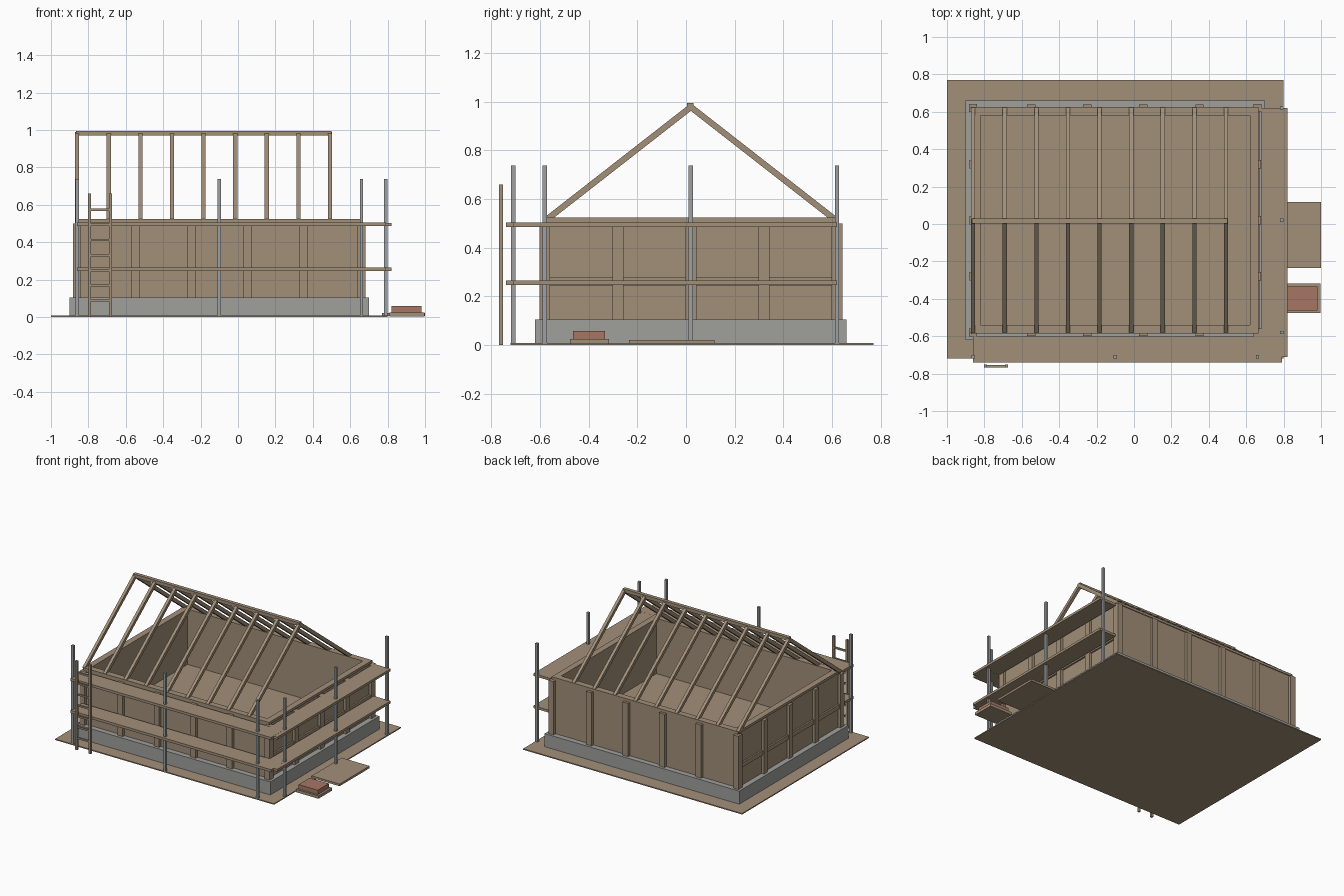
import bpy
from math import atan2, hypot
from mathutils import Matrix

cube = bpy.data.objects.get("Cube")
if cube:
    bpy.data.objects.remove(cube, do_unlink=True)


def material(name, color):
    m = bpy.data.materials.new(name)
    m.use_nodes = True
    m.diffuse_color = (*color, 1)
    m.node_tree.nodes["Principled BSDF"].inputs["Base Color"].default_value = (*color, 1)
    return m


WOOD = material("timber tan", (0.36, 0.275, 0.19))
STONE = material("concrete grey", (0.35, 0.35, 0.335))
STEEL = material("steel grey", (0.34, 0.35, 0.355))
BRICK = material("brick red", (0.38, 0.18, 0.13))

FACES = [(0, 1, 3, 2), (4, 6, 7, 5), (0, 4, 5, 1), (2, 3, 7, 6), (0, 2, 6, 4), (1, 5, 7, 3)]


def box(name, x, y, z, mat=WOOD):
    """Box from (low, high) ranges, with its origin at the centre."""
    mid = [sum(r) / 2 for r in (x, y, z)]
    verts = [(a - mid[0], b - mid[1], c - mid[2]) for a in x for b in y for c in z]
    mesh = bpy.data.meshes.new(name)
    mesh.from_pydata(verts, [], FACES)
    mesh.materials.append(mat)
    ob = bpy.data.objects.new(name, mesh)
    ob.location = mid
    bpy.context.collection.objects.link(ob)
    return ob


def around(c, w):
    return (c - w / 2, c + w / 2)


def ring(name, x, y, z, t):
    """Four boxes forming a rectangular frame of thickness t."""
    inner = (y[0] + t, y[1] - t)
    box(name + "_front", x, (y[0], y[0] + t), z)
    box(name + "_back", x, (y[1] - t, y[1]), z)
    box(name + "_left", (x[1] - t, x[1]), inner, z)
    box(name + "_right", (x[0], x[0] + t), inner, z)


# Site: ground boards, foundation and floor
box("ground", (-1, 0.8), (-0.72, 0.77), (0, 0.008))
box("foundation", (-0.9, 0.7), (-0.62, 0.66), (0.004, 0.105), STONE)
box("floor", (-0.84, 0.64), (-0.56, 0.6), (0.1, 0.112))

# Walls and top plate
ring("wall", (-0.86, 0.66), (-0.58, 0.62), (0.105, 0.506), 0.038)
ring("top_plate", (-0.866, 0.666), (-0.586, 0.626), (0.506, 0.524), 0.046)

# Studs on the outside of the walls
STUD_Z = (0.105, 0.5)
for i in range(4):
    x = around(-0.55 + 0.3 * i, 0.045)
    box("front_stud", x, (-0.6, -0.575), STUD_Z)
    box("back_stud", x, (0.615, 0.64), STUD_Z)
for i in range(3):
    y = around(-0.28 + 0.3 * i, 0.045)
    box("left_stud", (0.655, 0.68), y, STUD_Z)
    box("right_stud", (-0.88, -0.855), y, STUD_Z)
for x in (-0.86, 0.66):
    for y in (-0.58, 0.62):
        box("corner_post", around(x, 0.042), around(y, 0.045), STUD_Z)

# Horizontal rails on both end walls
for x in ((0.655, 0.672), (-0.872, -0.855)):
    box("end_rail", x, (-0.57, 0.61), (0.245, 0.278))

# Rafter pairs and ridge beam
RIDGE_Y = 0.02
RUN, RISE, DEPTH = 0.6, 0.468, 0.025
LENGTH = hypot(RUN, RISE)
for i in range(9):
    x = around(-0.86 + 0.169 * i, 0.022)
    for side in (-1, 1):
        rafter = box("rafter", x, around(0, LENGTH), around(0, DEPTH))
        centre = (sum(x) / 2, RIDGE_Y + side * (RUN / 2 - 0.003), 0.52 + RISE / 2 - 0.008)
        rafter.matrix_world = Matrix.Translation(centre) @ Matrix.Rotation(
            -side * atan2(RISE, RUN), 4, 'X')
box("ridge_beam", (-0.866, 0.5), around(RIDGE_Y - 0.003, 0.027), (0.97, 0.995))

# Scaffold poles and decks along the front and one end
for x, y in ((-0.86, -0.71), (-0.1, -0.71), (0.66, -0.71),
             (0.79, -0.58), (0.79, 0.02), (0.79, 0.62)):
    box("scaffold_pole", around(x, 0.018), around(y, 0.018), (0, 0.738), STEEL)
for z in (0.256, 0.495):
    box("front_deck", (-0.86, 0.79), (-0.74, -0.602), around(z, 0.019))
    box("end_deck", (0.682, 0.82), (-0.71, 0.62), around(z, 0.018))

# Ladder
for x in (-0.793, -0.682):
    box("ladder_rail", around(x, 0.016), (-0.768, -0.752), (0, 0.66))
for i in range(7):
    box("ladder_rung", (-0.79, -0.685), (-0.766, -0.754), around(0.088 + 0.081 * i, 0.012))

# Timber sheet stack and brick pallet beside the site
box("timber_sheet", (0.77, 1), (-0.235, 0.117), (0.006, 0.022))
box("pallet", (0.81, 0.996), (-0.477, -0.317), (0.004, 0.025))
box("brick_stack", (0.822, 0.98), (-0.463, -0.333), (0.025, 0.058), BRICK)
